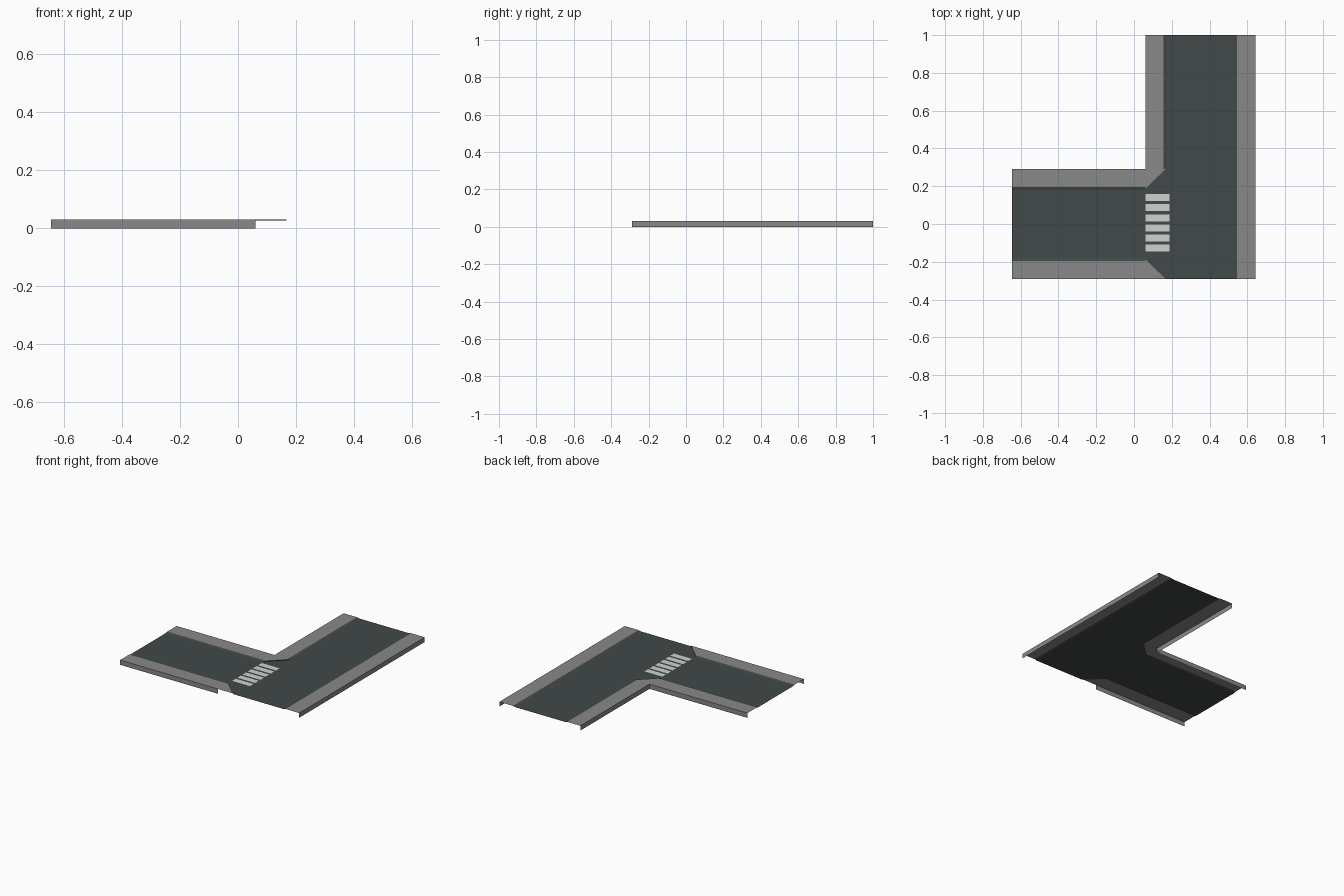
import bpy, bmesh

if "Cube" in bpy.data.objects:
    bpy.data.objects.remove(bpy.data.objects["Cube"])

TOP, ROAD = 0.031, 0.027          # pavement and road heights
W, N, S = -0.645, 1.0, -0.29      # west, north and south ends


def material(name, rgb):
    m = bpy.data.materials.new(name)
    m.diffuse_color = (*rgb, 1)
    m.use_nodes = True
    m.node_tree.nodes["Principled BSDF"].inputs["Base Color"].default_value = m.diffuse_color
    return m


asphalt = material("dark asphalt", (0.054, 0.066, 0.065))
concrete = material("grey concrete", (0.25, 0.25, 0.25))
white = material("off-white paint", (0.62, 0.65, 0.62))


def finish(name, bm, mats):
    bmesh.ops.remove_doubles(bm, verts=bm.verts, dist=0.0002)
    bm.normal_update()
    if sum(f.normal.z * f.calc_area() for f in bm.faces) < 0:
        bmesh.ops.reverse_faces(bm, faces=bm.faces)
    me = bpy.data.meshes.new(name)
    bm.to_mesh(me)
    bm.free()
    for m in mats:
        me.materials.append(m)
    ob = bpy.data.objects.new(name, me)
    bpy.context.collection.objects.link(ob)
    return ob


def plate(bm, pts, z):
    bm.faces.new([bm.verts.new((x, y, z)) for x, y in pts])


def pavement(name, stations):
    """Loft outer wall, walkway and dark kerb through (outer, inner, kerb foot) stations."""
    bm = bmesh.new()
    rows = []
    for o, i, k in stations:
        rows.append([bm.verts.new(p) for p in
                     ((*o, 0), (*o, TOP), (*i, TOP), (*k, ROAD))])
    for a, b in zip(rows, rows[1:]):
        for j in range(3):
            f = bm.faces.new((a[j], a[j + 1], b[j + 1], b[j]))
            f.material_index = 1 if j == 2 else 0
    finish(name, bm, (concrete, asphalt))


# Pavements: the corner has a cut-off diagonal with an upright kerb
north = [((W, .29), (W, .195), (W, .18)),
         ((.06, .29), (.06, .195), (.06, .18)),
         ((.06, .29), (.06, .187), (.06, .187)),
         ((.06, .29), (.167, .29), (.167, .29)),
         ((.06, .29), (.155, .29), (.17, .29)),
         ((.06, N), (.155, N), (.17, N))]
pavement("north_west_pavement", north)
pavement("south_west_pavement",
         [[(x, -y) for x, y in st] for st in north[:4]])
pavement("east_pavement", [((.643, y), (.545, y), (.53, y)) for y in (S, N)])

# Road surface
bm = bmesh.new()
plate(bm, [(W, -.18), (.06, -.18), (.06, -.187), (.167, S), (.53, S), (.53, N),
           (.17, N), (.17, .29), (.167, .29), (.06, .187), (.06, .18), (W, .18)], ROAD)
finish("road_surface", bm, [asphalt])

# Crossing stripes
bm = bmesh.new()
for n in range(6):
    y = 0.158 - n * 0.0533
    plate(bm, [(.06, y - .037), (.188, y - .037), (.188, y), (.06, y)], ROAD + 0.002)
finish("crossing_stripes", bm, [white])
